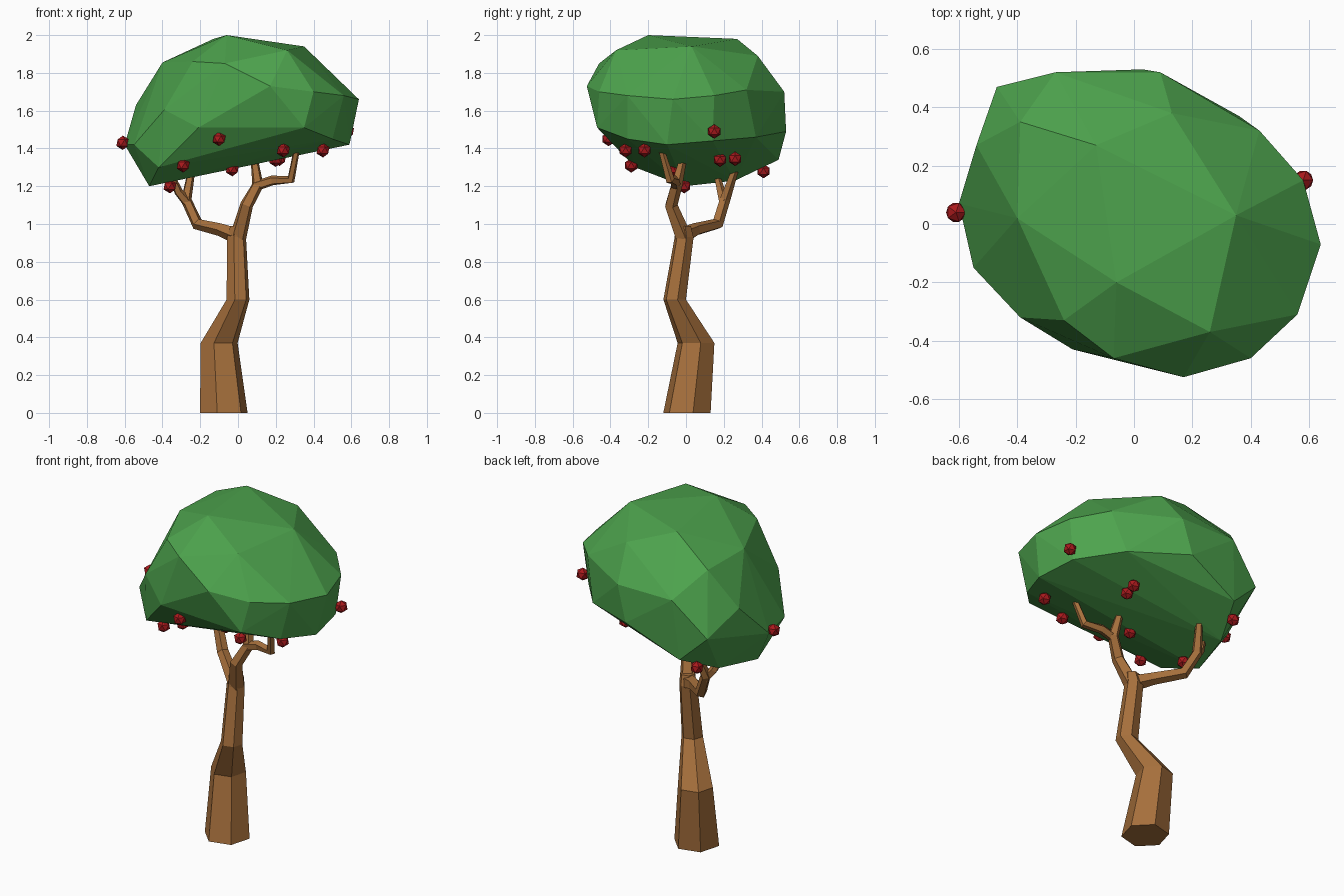
import bpy, bmesh, math
from mathutils import Vector


def material(name, rgb):
    m = bpy.data.materials.new(name)
    m.diffuse_color = (*rgb, 1)
    return m


def finish(bm, name, mat):
    bmesh.ops.recalc_face_normals(bm, faces=bm.faces)
    me = bpy.data.meshes.new(name)
    bm.to_mesh(me)
    bm.free()
    me.materials.append(mat)
    ob = bpy.data.objects.new(name, me)
    bpy.context.collection.objects.link(ob)
    return ob


def limb(name, path, sides, mat, level=False):
    """Tapering faceted tube through (x, y, z, radius) stations."""
    bm = bmesh.new()
    pts = [Vector(p[:3]) for p in path]
    rings = []
    for i, p in enumerate(pts):
        before = (p - pts[i - 1]).normalized() if i else Vector()
        after = (pts[i + 1] - p).normalized() if i + 1 < len(pts) else Vector()
        axis = Vector((0, 0, 1)) if level else before + after
        q = Vector((0, 0, 1)).rotation_difference(axis)
        ring = []
        for k in range(sides):
            a = 2 * math.pi * k / sides + 0.25
            ring.append(bm.verts.new(p + q @ Vector((math.cos(a), math.sin(a), 0)) * path[i][3]))
        rings.append(ring)
    for r, s in zip(rings, rings[1:]):
        for k in range(sides):
            j = (k + 1) % sides
            bm.faces.new((r[k], r[j], s[j], s[k]))
    bm.faces.new(rings[0])
    bm.faces.new(rings[-1])
    return finish(bm, name, mat)


bark = material("bark", (0.38, 0.16, 0.045))
leaf = material("leaf", (0.075, 0.37, 0.075))
red = material("berry_red", (0.40, 0.01, 0.012))

# Crooked trunk
limb("trunk", [(-0.075, 0.005, 0, 0.13), (-0.10, 0.053, 0.37, 0.101),
               (0.0, -0.06, 0.6, 0.062), (-0.008, -0.01, 0.93, 0.052),
               (0.0, -0.015, 0.99, 0.042)], 6, bark, level=True)

# Two forked branches
limb("left_branch", [(-0.01, -0.01, 0.94, 0.045), (-0.09, 0.05, 0.97, 0.036),
                     (-0.215, 0.165, 1.0, 0.033), (-0.275, 0.205, 1.13, 0.03),
                     (-0.245, 0.26, 1.29, 0.02)], 5, bark)
limb("left_twig", [(-0.265, 0.20, 1.11, 0.028), (-0.315, 0.185, 1.17, 0.024),
                   (-0.35, 0.165, 1.25, 0.018)], 5, bark)
limb("right_branch", [(0.0, -0.015, 0.93, 0.046), (0.045, -0.08, 1.10, 0.036),
                      (0.105, -0.05, 1.21, 0.032), (0.085, -0.015, 1.35, 0.02)], 5, bark)
limb("right_twig", [(0.09, -0.055, 1.20, 0.028), (0.18, -0.06, 1.23, 0.027),
                    (0.28, -0.085, 1.235, 0.025), (0.31, -0.13, 1.39, 0.017)], 5, bark)

# Faceted canopy: convex hull of upper dome, widest ring and slanted underside
dome = [(-0.06, -0.20, 2.0), (-0.13, 0.27, 1.98), (0.35, 0.03, 1.94), (0.26, -0.37, 1.92),
        (0.13, 0.38, 1.89), (-0.40, 0.02, 1.855), (-0.24, -0.33, 1.86), (-0.07, -0.46, 1.85),
        (-0.39, 0.35, 1.85)]
middle = [(0.17, -0.525, 1.73), (0.40, -0.46, 1.70), (0.56, -0.31, 1.68), (0.64, -0.07, 1.66),
          (0.58, 0.15, 1.68), (0.43, 0.32, 1.71), (0.09, 0.52, 1.70), (-0.27, 0.52, 1.70),
          (-0.54, 0.27, 1.63), (-0.39, -0.32, 1.605), (-0.47, 0.47, 1.50)]
under = [(0.35, -0.47, 1.51), (0.50, -0.31, 1.45), (0.59, -0.10, 1.42), (0.55, 0.14, 1.44),
         (0.36, 0.37, 1.46), (0.03, 0.53, 1.49), (-0.21, -0.43, 1.51), (-0.55, -0.15, 1.42),
         (-0.60, 0.07, 1.42), (-0.42, -0.27, 1.30), (-0.47, -0.01, 1.20), (-0.40, 0.26, 1.23),
         (-0.30, 0.49, 1.34)]
bm = bmesh.new()
for p in dome + middle + under:
    bm.verts.new(p)
hull = bmesh.ops.convex_hull(bm, input=bm.verts)
bmesh.ops.delete(bm, geom=list({v for v in hull["geom_interior"] + hull["geom_unused"]
                                if isinstance(v, bmesh.types.BMVert)}), context='VERTS')
finish(bm, "canopy", leaf)

# Berries around the rim and underside
berries = [(-0.61, 0.04, 1.43), (-0.36, -0.01, 1.20), (-0.29, -0.29, 1.31), (-0.10, -0.41, 1.45),
           (-0.03, -0.07, 1.29), (0.24, -0.32, 1.39), (0.45, -0.22, 1.39), (0.20, 0.18, 1.34),
           (0.22, 0.26, 1.345), (0.58, 0.15, 1.49), (-0.36, 0.41, 1.28)]
for i, p in enumerate(berries):
    bm = bmesh.new()
    bmesh.ops.create_icosphere(bm, subdivisions=1, radius=0.038)
    finish(bm, f"berry_{i + 1}", red).location = p
